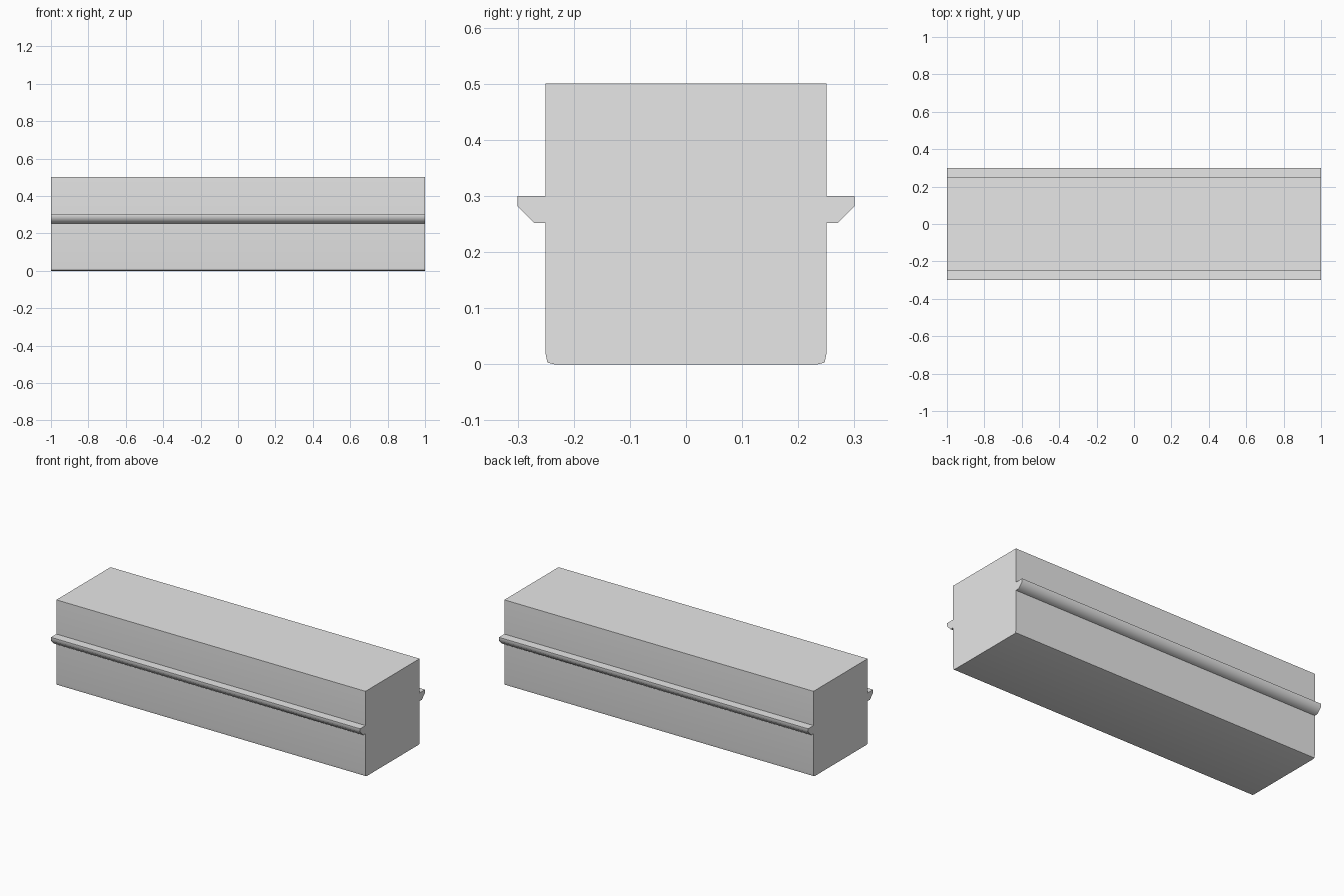
import bpy
import bmesh
import math

cube = bpy.data.objects.get("Cube")
if cube:
    bpy.data.objects.remove(cube, do_unlink=True)

LENGTH = 2.0

grey = bpy.data.materials.new("light_grey")
grey.use_nodes = True
colour = (0.8, 0.8, 0.8, 1)
grey.diffuse_color = colour
grey.node_tree.nodes["Principled BSDF"].inputs["Base Color"].default_value = colour


def extrude_profile(name, profile):
    """Sweep a closed (y, z) outline along the full length in x."""
    bm = bmesh.new()
    face = bm.faces.new([bm.verts.new((-LENGTH / 2, y, z)) for y, z in profile])
    swept = bmesh.ops.extrude_face_region(bm, geom=[face], use_keep_orig=True)
    moved = [v for v in swept["geom"] if isinstance(v, bmesh.types.BMVert)]
    bmesh.ops.translate(bm, verts=moved, vec=(LENGTH, 0, 0))
    bmesh.ops.recalc_face_normals(bm, faces=bm.faces)
    mesh = bpy.data.meshes.new(name)
    bm.to_mesh(mesh)
    bm.free()
    mesh.materials.append(grey)
    obj = bpy.data.objects.new(name, mesh)
    bpy.context.collection.objects.link(obj)
    bpy.ops.object.select_all(action="DESELECT")
    obj.select_set(True)
    bpy.context.view_layer.objects.active = obj
    bpy.ops.object.shade_smooth_by_angle(angle=math.radians(50))
    return obj


# Main beam: square section with softened lower edges
half = [(0.235, 0), (0.247, 0.003), (0.25, 0.018), (0.25, 0.5)]
extrude_profile("beam", half + [(-y, z) for y, z in reversed(half)])

# Side rails: flat top, chamfered underside, mirrored front and back
rail = [(0.25, 0.3), (0.3, 0.3), (0.3, 0.281), (0.271, 0.252), (0.25, 0.252)]
for name, side in (("front_rail", -1), ("back_rail", 1)):
    extrude_profile(name, [(side * y, z) for y, z in rail])
